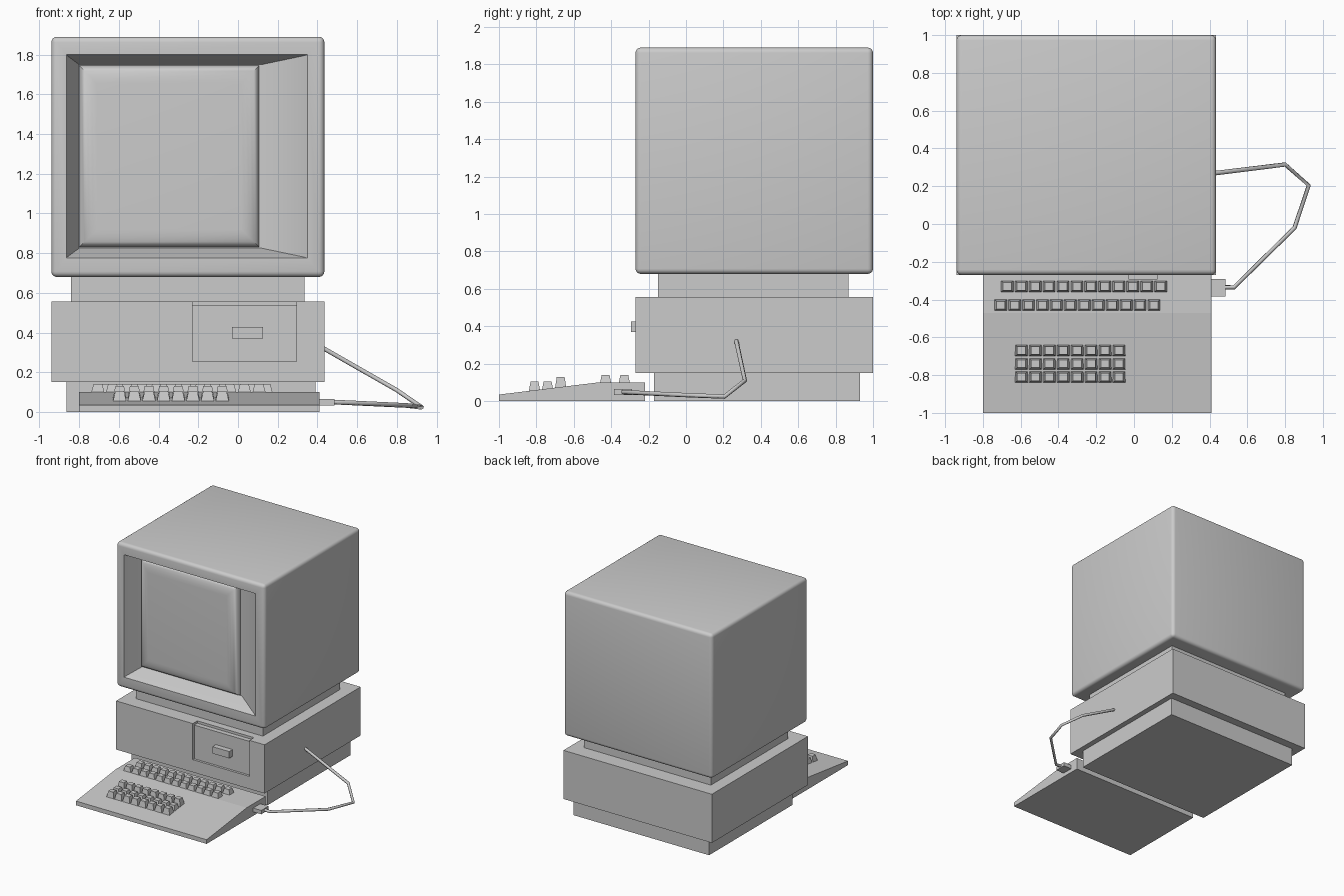
import bpy, bmesh, math
from mathutils import Vector

cube = bpy.data.objects.get("Cube")
if cube:
    bpy.data.objects.remove(cube, do_unlink=True)

# One grey plastic for everything
grey = bpy.data.materials.new("grey_plastic")
grey.use_nodes = True
colour = (0.6, 0.6, 0.6, 1)
grey.diffuse_color = colour
for node in grey.node_tree.nodes:
    if node.type == 'BSDF_PRINCIPLED':
        node.inputs["Base Color"].default_value = colour


def finish(name, bm, smooth=False):
    bmesh.ops.recalc_face_normals(bm, faces=bm.faces)
    mesh = bpy.data.meshes.new(name)
    bm.to_mesh(mesh)
    bm.free()
    obj = bpy.data.objects.new(name, mesh)
    bpy.context.collection.objects.link(obj)
    mesh.materials.append(grey)
    if smooth:
        activate(obj)
        bpy.ops.object.shade_smooth_by_angle(angle=math.radians(35))
    return obj


def activate(obj):
    bpy.ops.object.select_all(action='DESELECT')
    obj.select_set(True)
    bpy.context.view_layer.objects.active = obj


def add_box(bm, x, y, z):
    verts = bmesh.ops.create_cube(bm, size=1)["verts"]
    for v in verts:
        v.co = [lo + (c + 0.5) * (hi - lo) for c, (lo, hi) in zip(v.co, (x, y, z))]
    return verts


def box(name, x, y, z):
    bm = bmesh.new()
    add_box(bm, x, y, z)
    return finish(name, bm)


def front_face(bm):
    return min(bm.faces, key=lambda f: f.calc_center_median().y)


def ring(bm, face, x, z, y):
    """Inset a face and move its corners to a new rectangle at depth y."""
    bmesh.ops.inset_region(bm, faces=[face], thickness=0.005)
    mid = face.calc_center_median()
    for v in face.verts:
        v.co = (x[v.co.x > mid.x], y, z[v.co.z > mid.z])


# Monitor housing: rounded box with a sloped recess, wide on its left side
bm = bmesh.new()
add_box(bm, (-0.94, 0.435), (-0.27, 1.0), (0.68, 1.89))
bmesh.ops.bevel(bm, geom=bm.edges[:], offset=0.028, segments=4,
                profile=0.5, affect='EDGES')
face = front_face(bm)
ring(bm, face, (-0.865, 0.35), (0.775, 1.80), -0.27)
ring(bm, face, (-0.858, 0.325), (0.782, 1.793), -0.252)
ring(bm, face, (-0.80, 0.12), (0.825, 1.75), -0.12)
finish("monitor_housing", bm, True)

# Screen: pillow-shaped glass with a quarter-round edge
bm = bmesh.new()
add_box(bm, (-0.80, 0.107), (-0.125, -0.10), (0.83, 1.745))
face = front_face(bm)
steps = 6
for i in range(1, steps + 1):
    a = i / steps * math.pi / 2
    d = 0.09 * (1 - math.cos(a))
    ring(bm, face, (-0.80 + d, 0.107 - d), (0.83 + d, 1.745 - d),
         -0.125 - 0.05 * math.sin(a))
finish("screen", bm, True)

# Stand and computer case
box("monitor_neck", (-0.84, 0.335), (-0.15, 0.87), (0.555, 0.69))
case = box("computer_case", (-0.94, 0.435), (-0.27, 1.0), (0.15, 0.557))
box("case_foot", (-0.865, 0.39), (-0.17, 0.93), (0, 0.15))

# Drive bay notch, open at the top
cutter = box("drive_bay_cutter", (-0.23, 0.295), (-0.4, -0.21), (0.255, 0.7))
cutter.hide_render = True
cut = case.modifiers.new("drive_bay", 'BOOLEAN')
cut.operation = 'DIFFERENCE'
cut.solver = 'EXACT'
cut.object = cutter
activate(case)
bpy.ops.object.modifier_apply(modifier=cut.name)
bpy.data.objects.remove(cutter, do_unlink=True)
box("drive_panel", (-0.23, 0.295), (-0.25, -0.205), (0.255, 0.537))
box("drive_latch", (-0.03, 0.125), (-0.295, -0.245), (0.37, 0.427))

# Keyboard wedge
bm = bmesh.new()
profile = [(-1, 0), (-1, 0.035), (-0.47, 0.1), (-0.22, 0.1), (-0.22, 0)]
side = bm.faces.new([bm.verts.new((-0.8, y, z)) for y, z in profile])
extruded = bmesh.ops.extrude_face_region(bm, geom=[side])["geom"]
bmesh.ops.translate(bm, vec=(1.21, 0, 0),
                    verts=[g for g in extruded if isinstance(g, bmesh.types.BMVert)])
finish("keyboard", bm)


# Key rows: start x, count, front y, bottom z, top z
def key_row(name, x0, count, y0, z0, z1):
    bm = bmesh.new()
    pitch = 0.0738
    for i in range(count):
        x = x0 + i * pitch
        verts = add_box(bm, (x, x + 0.068), (y0, y0 + 0.06), (z0, z1))
        centre = Vector((x + 0.034, y0 + 0.03, 0))
        for v in verts:
            if v.co.z > (z0 + z1) / 2:
                v.co.x += (centre.x - v.co.x) * 0.35
                v.co.y += (centre.y - v.co.y) * 0.3
    finish(name, bm)


key_row("keys_back", -0.705, 12, -0.36, 0.095, 0.14)
key_row("keys_second", -0.74, 12, -0.46, 0.095, 0.14)
key_row("keys_third", -0.63, 8, -0.70, 0.068, 0.13)
key_row("keys_fourth", -0.63, 8, -0.77, 0.06, 0.105)
key_row("keys_front", -0.63, 8, -0.84, 0.053, 0.105)

# Cable and plug joining the keyboard to the case
box("cable_plug", (0.40, 0.485), (-0.385, -0.29), (0.033, 0.065))
path = [(0.42, 0.268, 0.327), (0.80, 0.315, 0.11), (0.925, 0.205, 0.024),
        (0.85, -0.02, 0.033), (0.53, -0.335, 0.048), (0.475, -0.335, 0.05)]
curve = bpy.data.curves.new("keyboard_cable", 'CURVE')
curve.dimensions = '3D'
curve.bevel_depth = 0.012
curve.bevel_resolution = 1
curve.use_fill_caps = True
spline = curve.splines.new('POLY')
spline.points.add(len(path) - 1)
for point, co in zip(spline.points, path):
    point.co = (*co, 1)
curve.materials.append(grey)
cable = bpy.data.objects.new("keyboard_cable", curve)
bpy.context.collection.objects.link(cable)
activate(cable)
bpy.ops.object.convert(target='MESH')
